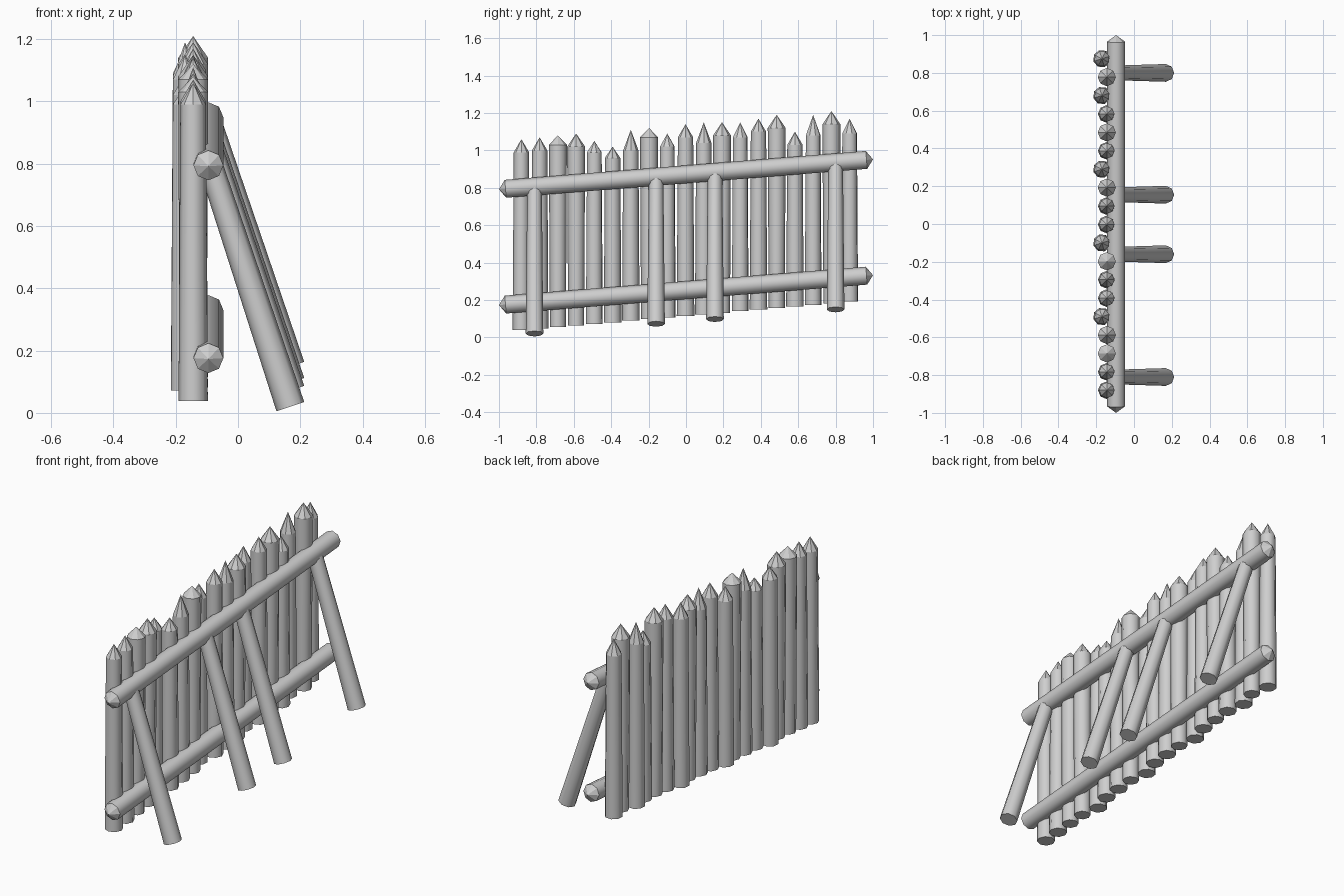
import bpy, bmesh, math
from mathutils import Vector

SIDES = 8

# Remove the default cube
cube = bpy.data.objects.get("Cube")
if cube:
    bpy.data.objects.remove(cube, do_unlink=True)

# One wood colour
grey = (0.62, 0.62, 0.62, 1.0)
wood = bpy.data.materials.new("grey_wood")
wood.use_nodes = True
wood.diffuse_color = grey
wood.node_tree.nodes["Principled BSDF"].inputs["Base Color"].default_value = grey


def make_log(name, start, end, r_start, r_end, point_start=0, point_end=0, turn=0.0):
    """Tapered log between two points, with optional pointed ends."""
    start, end = Vector(start), Vector(end)
    axis = (end - start).normalized()
    side = axis.orthogonal().normalized() if abs(axis.x) > 0.9 else \
        (Vector((1, 0, 0)) - axis * axis.x).normalized()
    other = axis.cross(side)
    bm = bmesh.new()

    def ring(centre, radius):
        angles = [turn + 2 * math.pi * k / SIDES for k in range(SIDES)]
        return [bm.verts.new(centre + radius * (side * math.cos(a) + other * math.sin(a)))
                for a in angles]

    low, high = ring(start, r_start), ring(end, r_end)
    for k in range(SIDES):
        n = (k + 1) % SIDES
        bm.faces.new((low[k], low[n], high[n], high[k])).smooth = True
    # Ends: flat cut or faceted point
    for verts, centre, length in ((low, start, -point_start), (high, end, point_end)):
        if length:
            tip = bm.verts.new(centre + axis * length)
            for k in range(SIDES):
                bm.faces.new((verts[k], verts[(k + 1) % SIDES], tip))
        else:
            bm.faces.new(verts)
    bmesh.ops.recalc_face_normals(bm, faces=bm.faces)
    mesh = bpy.data.meshes.new(name)
    bm.to_mesh(mesh)
    bm.free()
    mesh.materials.append(wood)
    obj = bpy.data.objects.new(name, mesh)
    bpy.context.collection.objects.link(obj)
    return obj


# Upright stakes: (shoulder height, tip height), from front to back
stakes = [(.99, 1.06), (1.0, 1.07), (1.03, 1.08), (1.02, 1.09), (.99, 1.05),
          (.96, 1.02), (1.0, 1.11), (1.07, 1.12), (1.02, 1.09), (1.07, 1.14),
          (1.04, 1.15), (1.08, 1.15), (1.07, 1.15), (1.1, 1.17), (1.12, 1.19),
          (1.03, 1.1), (1.08, 1.19), (1.14, 1.21), (1.09, 1.17)]
thick_top = {2, 3, 7, 11, 14, 17}
set_back = {4, 8, 12, 16, 18}
for i, (shoulder, tip) in enumerate(stakes):
    y = -0.88 + 0.0975 * i
    x = -0.17 if i in set_back else -0.144
    r_low, r_top = (0.043, 0.048) if i in thick_top else (0.047, 0.041)
    make_log(f"stake_{i + 1}", (x, y, 0.115 + 0.087 * y), (x, y, shoulder),
             r_low, r_top, point_end=tip - shoulder, turn=0.3 * (i in set_back))


# Sloping rails
def rail_height(y, middle):
    return middle + 0.08 * y


for name, middle in (("lower_rail", 0.253), ("upper_rail", 0.872)):
    ends = [(-0.095, y, rail_height(y, middle)) for y in (-0.965, 0.965)]
    make_log(name, *ends, 0.048, 0.048, point_start=0.035, point_end=0.035)

# Slanted braces from the ground to the upper rail
for i, y in enumerate((-0.81, -0.16, 0.155, 0.8)):
    top = rail_height(y, 0.872)
    make_log(f"brace_{i + 1}", (0.168, y, top - 0.787), (-0.092, y, top),
             0.047, 0.039)
